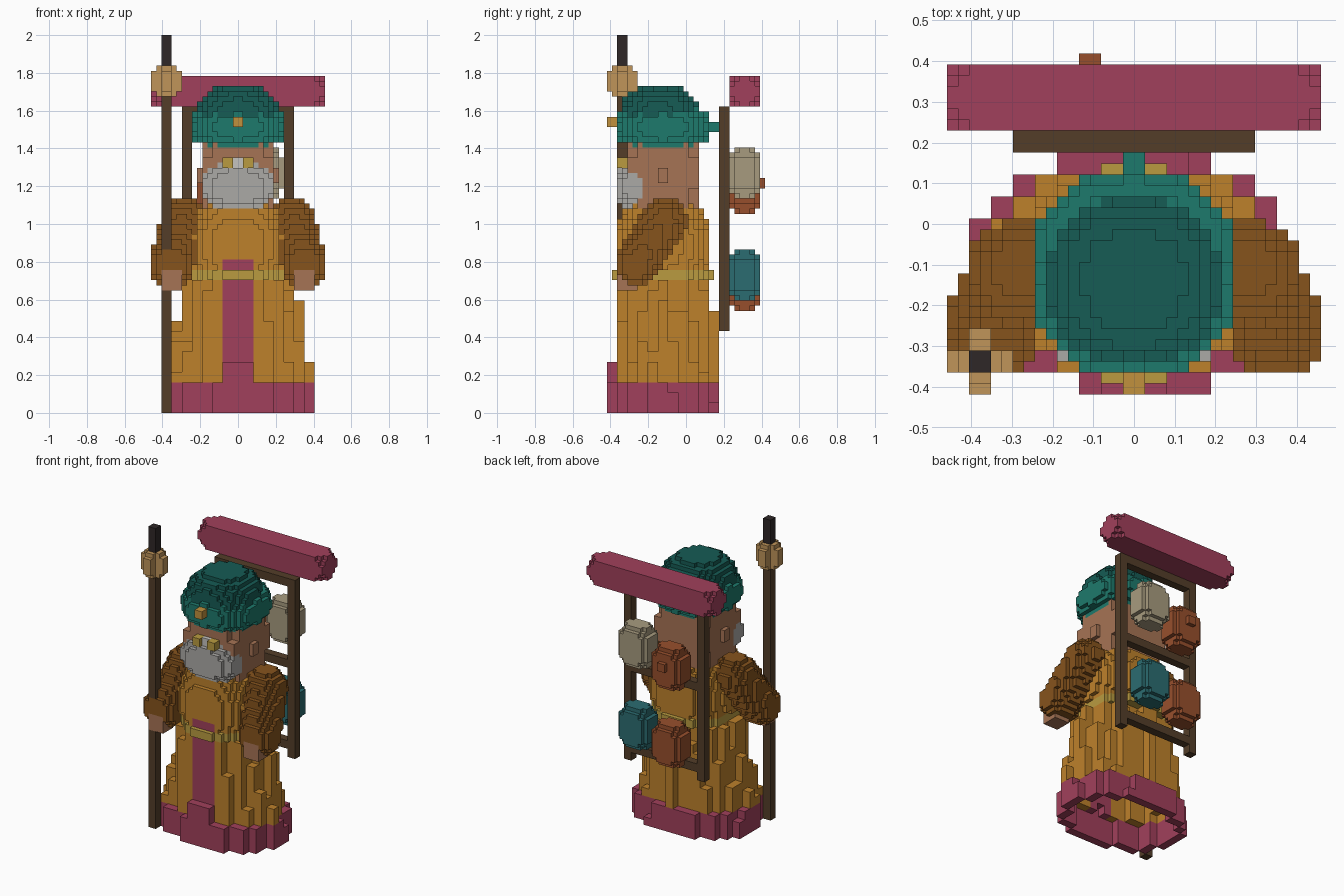
import bpy, bmesh, math, random

if "Cube" in bpy.data.objects:
    bpy.data.objects.remove(bpy.data.objects["Cube"])

U = 2 / 37                      # large voxel; fine voxels are half of it
ORG = (-8.5, -7.75, 0.0)        # grid origin, in large voxels
DIM = (34, 32, 74)              # grid size, in fine voxels
CY = -2.25                      # depth of the body axis
cells, colors = {}, {}
random.seed(4)


def paint(name, color, test, lo=(-9, -8, 0), hi=(9, 9, 37), step=1):
    """Fill cells whose centre passes the test; step 1 = fine, 2 = large."""
    colors[name] = color
    rng = []
    for k in range(3):
        rng.append([i for i in range(0, DIM[k], step)
                    if lo[k] < ORG[k] + (i + step / 2) / 2 < hi[k]])
    for a in rng[0]:
        x = ORG[0] + (a + step / 2) / 2
        for b in rng[1]:
            y = ORG[1] + (b + step / 2) / 2
            for c in rng[2]:
                if test(x, y, (c + step / 2) / 2):
                    for d in range(step ** 3):
                        cells[a + d % step, b + d // step % step, c + d // step ** 2] = name


def box(name, color, lo, hi):
    paint(name, color, lambda x, y, z: True, lo, hi)


def blob(cx, cy, cz, rx, ry, rz, e=2.0):
    return lambda x, y, z: (abs((x - cx) / rx) ** e + abs((y - cy) / ry) ** e
                            + abs((z - cz) / rz) ** e) <= 1


def capsule(p, q, r0, r1):
    d = [b - a for a, b in zip(p, q)]
    n = sum(v * v for v in d)

    def test(*c):
        t = max(0, min(1, sum((c[i] - p[i]) * d[i] for i in range(3)) / n))
        return math.dist(c, [p[i] + t * d[i] for i in range(3)]) < r0 + (r1 - r0) * t
    return test


def shell(f):
    """One large voxel thick wall around a solid, open at top and bottom."""
    return lambda x, y, z: f(x, y, z) and not (
        f(x + 1, y, z) and f(x - 1, y, z) and f(x, y + 1, z) and f(x, y - 1, z))


def skirt(x, y, z):
    return math.hypot(x / (7.55 - 0.165 * z), (y - CY) / (5.7 - 0.1 * z))


ROBE, SLEEVE, PINK, SKIN = "BC802F", "855422", "A0425C", "A57355"
GOLD, WOOD, TEAL, DARK_TEAL = "B89A42", "54402D", "23796C", "1C5C55"
CLAY, BLUE, CREAM, TAN = "965030", "2F6C70", "A69A7E", "BE935A"

# Staff with a cross-shaped knob
box("staff", WOOD, (-7.5, -6.75, 0), (-6.5, -5.75, 31))
box("staff_tip", "322C2C", (-7.5, -6.75, 34), (-6.5, -5.75, 37))
knob = blob(-7, -6.25, 32.5, 1.6, 1.6, 1.6)
paint("staff_knob", TAN, lambda x, y, z: knob(x, y, z)
      and min(abs(x + 7), abs(y + 6.25)) < 0.5)

# Robe skirt and hem: hollow shells with folds and uneven columns
jitter = {}


def folds(x, y, z):
    a = math.atan2(y - CY, x)
    j = jitter.setdefault((x, y), random.uniform(-3.5, 3.5))
    if abs(x) < 1.5 and y < CY:
        return skirt(x, y, z) < 0.97
    return skirt(x, y, z + j) < 1.0 - 0.05 * (0.5 - 0.5 * math.cos(12 * a))


def hem(x, y, z):
    j = jitter.setdefault((x, y), random.uniform(-3.5, 3.5))
    if abs(x) < 1.5 and y < CY:
        return skirt(x, y, z) < 1
    return skirt(x, y, 0.5 + (z - 0.5) * 0.5) < 1.02 - max(0, j) * 0.02


paint("robe_skirt", ROBE, shell(folds), (-9, -8, 3), (9, 9, 13), 2)
paint("robe_hem", PINK, shell(hem), hi=(9, 9, 3), step=2)
paint("front_sash", PINK, lambda x, y, z: 0.76 < skirt(x, y, z) < 0.97,
      (-1.5, -8, 0), (1.5, CY, 13), 2)

# Torso, belt and sash end
paint("torso", ROBE, blob(0, CY, 16.3, 5, 4.75, 5.6, 2.3), (-9, -8, 13), (9, 9, 21))
box("sash_end", PINK, (-1.5, -6.75, 14), (1.5, -5.25, 15))
paint("belt", GOLD, lambda x, y, z: math.hypot(x / 4.75, (y - CY) / 5.05) < 1,
      (-9, -8, 13), (9, 9, 14))

# Head, ears, beard, nose and brows
paint("head", SKIN, blob(0, CY, 23.5, 3.6, 3.6, 4, 4), (-9, -8, 20), (9, 9, 27), 2)
paint("beard", "AAA8A5", blob(0, -5.2, 22.2, 3.9, 1.75, 2.4, 2.1), (-3.5, -8, 0), (3.5, 0, 30))
box("nose", "C4C2BE", (-0.5, -6.25, 24), (0.5, -5.25, 25))

for side, s in (("left", 1), ("right", -1)):
    def mirrored(f, s=s):
        return lambda x, y, z: f(x * s, y, z)

    def mbox(name, color, x0, x1, y0, y1, z0, z1, s=s):
        box(name, color, (min(x0 * s, x1 * s), y0, z0), (max(x0 * s, x1 * s), y1, z1))

    # Ears, brows, sleeves and hands
    mbox(side + "_ear", SKIN, 3.5, 4, -2.75, -1.75, 22.5, 24)
    mbox(side + "_brow", GOLD, 0.5, 1.5, -6.75, -5.75, 24, 25)
    paint(side + "_sleeve", SLEEVE,
          mirrored(capsule((5.3, -2.1, 18.9), (6.5, -5.0, 14.4), 2.25, 2.2)),
          (-9, -6.75, 12), (9, 9, 21))
    mbox(side + "_hand", SKIN, 5.5, 7.5, -6.75, -4.75, 12, 14)
    # Pack posts
    mbox(side + "_pack_post", WOOD, 4.5, 5.5, 3.25, 4.25, 8, 30)

# Turban with a jewel in front and a knot behind
paint("turban_wrap", TEAL, blob(0, CY, 28, 4.7, 4.7, 2.5, 2.3), (-9, -8, 26))
paint("turban_crown", DARK_TEAL, blob(0, -2.6, 29.4, 3.95, 3.75, 2.75, 2.3), (-9, -8, 29))
box("turban_jewel", "C09040", (-0.5, -7.75, 28), (0.5, -6.75, 29))
box("turban_knot", TEAL, (-0.5, 2.25, 27.5), (0.5, 3.25, 28.5))

# Pack crossbars and jars
for i, z in enumerate((9, 19, 29)):
    box(f"pack_bar_{i}", WOOD, (-4.5, 3.25, z), (4.5, 4.25, z + 1))
for name, color, x, z in (("cream_jar", CREAM, 2.5, 23.5), ("upper_clay_jar", CLAY, -2, 22),
                          ("blue_jar", BLUE, 2.5, 13.5), ("lower_clay_jar", CLAY, -2, 12.5)):
    paint(name, color, blob(x, 5.75, z, 2.05, 1.6, 2.65, 2.6))
box("jar_spout", CLAY, (-2.5, 7.25, 22), (-1.5, 7.75, 23))


# Bedroll on top of the pack, with rounded ends
def roll(x, y, z):
    lim = 1.9 if abs(x) > 8 else 2.4 if abs(x) > 7.5 else 3
    return abs(y - 5.75) + abs(z - 31.5) < lim


paint("bedroll", PINK, roll, (-8.5, 4.25, 30), (8.5, 7.25, 33))


# Turn each painted part into a closed voxel mesh
def linear(hexa):
    return [(int(hexa[i:i + 2], 16) / 255) ** 2.2 for i in (0, 2, 4)] + [1]


FACES = {}
for ax in range(3):
    u, v = (ax + 1) % 3, (ax + 2) % 3
    for sgn in (0, 1):
        quad = []
        for du, dv in ((0, 0), (1, 0), (1, 1), (0, 1)):
            p = [0, 0, 0]
            p[ax], p[u], p[v] = sgn, du, dv
            quad.append(p)
        n = [0, 0, 0]
        n[ax] = 2 * sgn - 1
        FACES[tuple(n)] = quad if sgn else quad[::-1]

parts, mats = {}, {}
for c, name in cells.items():
    parts.setdefault(name, []).append(c)
for name, group in parts.items():
    bm, verts = bmesh.new(), {}
    for c in group:
        for n, quad in FACES.items():
            if cells.get(tuple(a + b for a, b in zip(c, n))) == name:
                continue
            loop = []
            for q in quad:
                k = tuple(a + b for a, b in zip(c, q))
                if k not in verts:
                    verts[k] = bm.verts.new([(ORG[i] + k[i] / 2) * U for i in range(3)])
                loop.append(verts[k])
            bm.faces.new(loop)
    bmesh.ops.dissolve_limit(bm, angle_limit=0.01, verts=bm.verts[:], edges=bm.edges[:])
    mesh = bpy.data.meshes.new(name)
    bm.to_mesh(mesh)
    bm.free()
    col = colors[name]
    if col not in mats:
        mats[col] = bpy.data.materials.new("paint_" + name)
        mats[col].diffuse_color = linear(col)
    mesh.materials.append(mats[col])
    bpy.context.collection.objects.link(bpy.data.objects.new(name, mesh))

for m in bpy.data.materials:
    if m.users and not m.is_grease_pencil:
        m.use_nodes = True
        m.node_tree.nodes["Principled BSDF"].inputs["Base Color"].default_value = m.diffuse_color
